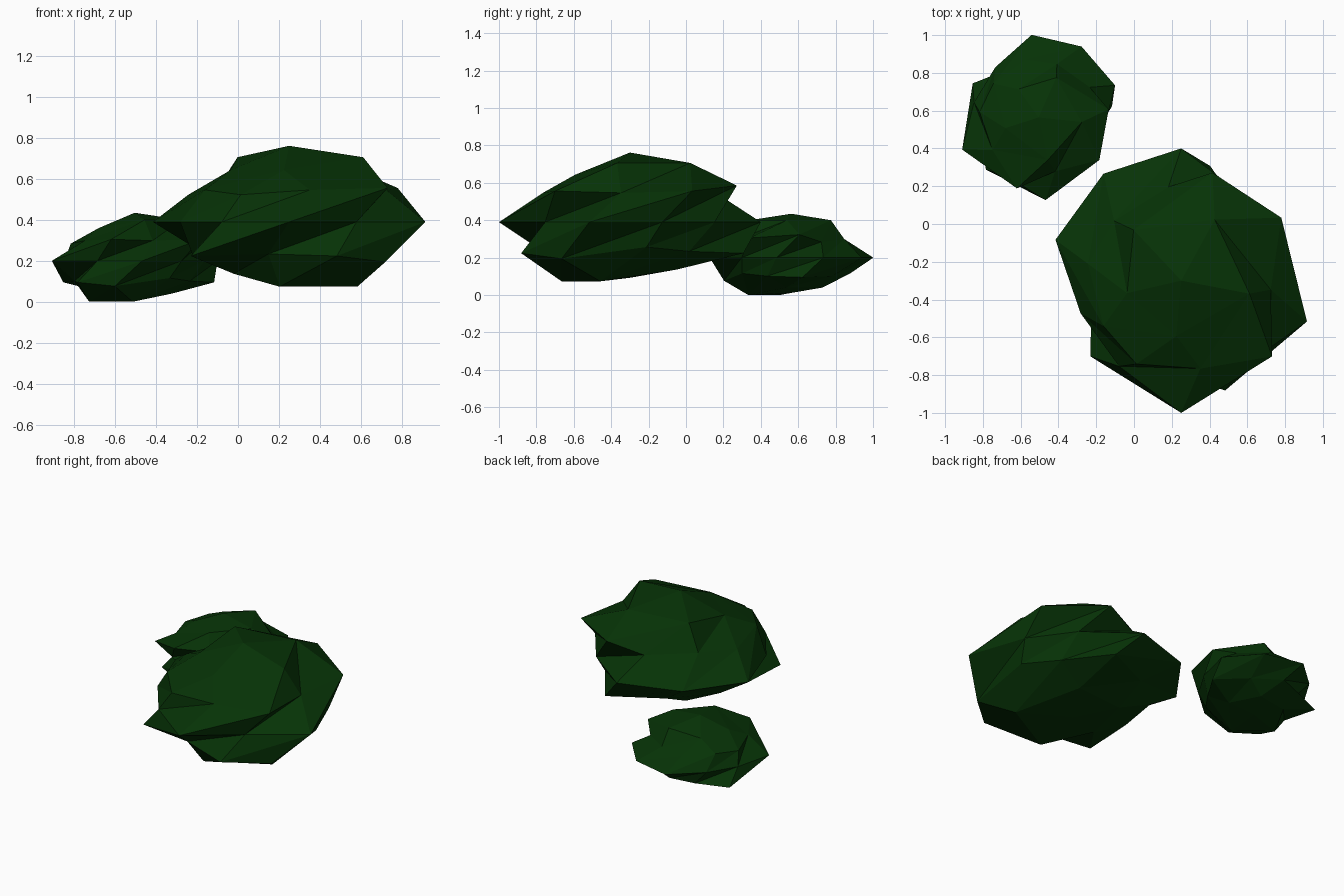
import bpy, bmesh, math

if "Cube" in bpy.data.objects:
    bpy.data.objects.remove(bpy.data.objects["Cube"])

# One leaf colour
green = bpy.data.materials.new("dark leaf green")
green.diffuse_color = (0.002, 0.033, 0.002, 1)
green.use_nodes = True
green.node_tree.nodes["Principled BSDF"].inputs["Base Color"].default_value = green.diffuse_color

# Icosphere rings by height: the angles that keep full size, all others are dented
FULL = {
    1.0: None,
    0.851: {0, 72, 288},
    0.526: {36},
    0.447: {0, 288},
    0.0: {90, 126, 162, 270, 342},
    -0.447: {108, 252, 324},
    -0.526: {0},
    -0.851: {36, 324},
    -1.0: set(),
}
DENT = 0.8
TWIST = math.radians(72)  # turn about z per unit of height


def bush_mesh():
    """Low-poly ball with some points pushed inward, then twisted about z."""
    bm = bmesh.new()
    bmesh.ops.create_icosphere(bm, subdivisions=2, radius=1)
    for v in bm.verts:
        n = v.co.normalized()
        full = FULL[min(FULL, key=lambda h: abs(h - n.z))]
        angle = round(math.degrees(math.atan2(n.y, n.x)) / 18) * 18 % 360
        p = n * (1 if full is None or angle in full else DENT)
        a = math.atan2(p.y, p.x) + TWIST * p.z
        r = math.hypot(p.x, p.y)
        v.co = (r * math.cos(a), r * math.sin(a), p.z)
    for f in bm.faces:
        f.smooth = False
    mesh = bpy.data.meshes.new("bush")
    bm.to_mesh(mesh)
    bm.free()
    mesh.materials.append(green)
    return mesh


def place(name, location, width, height, turn):
    ob = bpy.data.objects.new(name, bush_mesh())
    ob.location = location
    ob.scale = (width, width, height)
    ob.rotation_euler.z = math.radians(turn)
    bpy.context.collection.objects.link(ob)


# The same bush twice, the small one turned
place("large_bush", (0.25, -0.30, 0.39), 0.70, 0.372, 0)
place("small_bush", (-0.505, 0.564, 0.20), 0.439, 0.235, -67.2)
